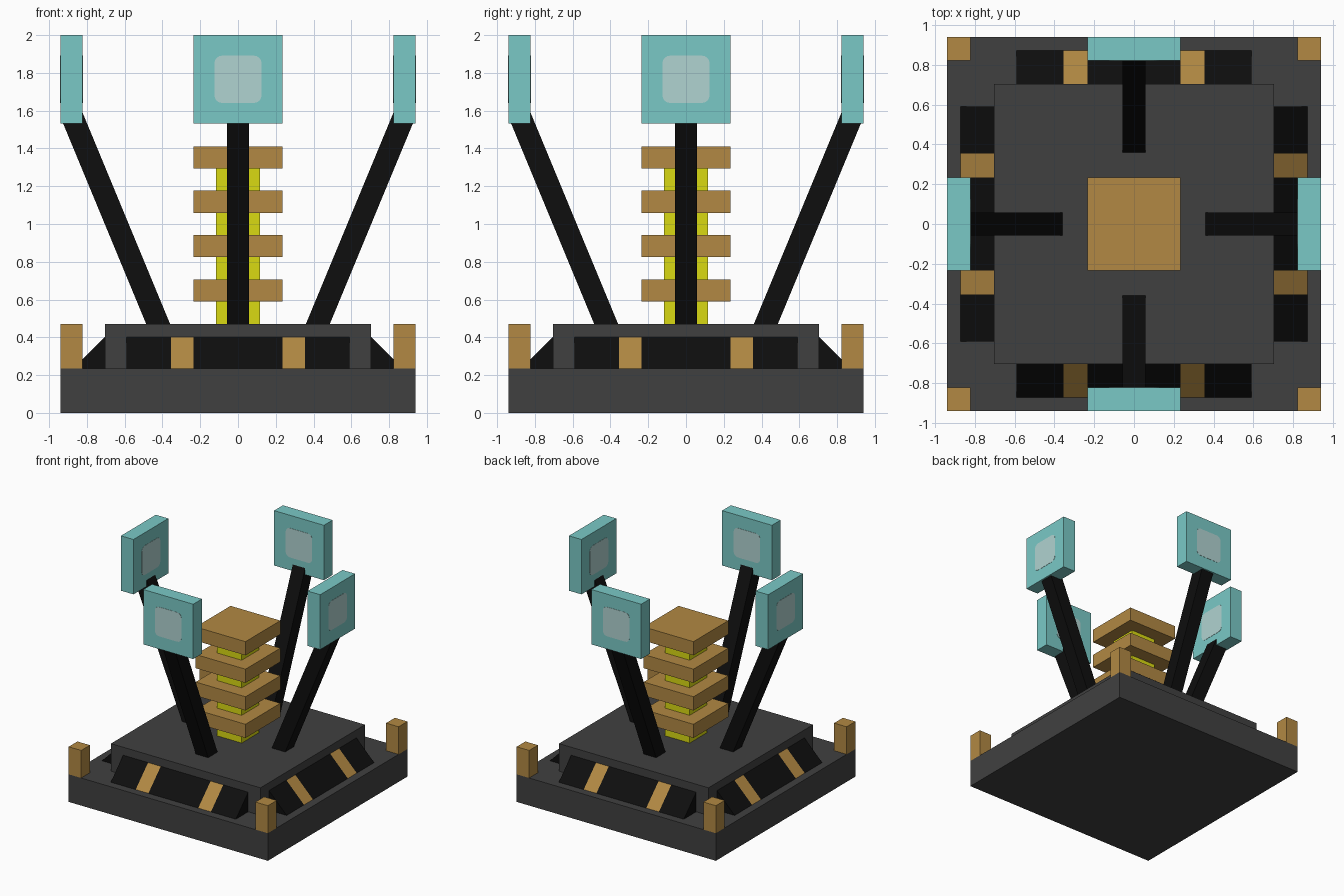
import bpy, bmesh, math
from mathutils import Matrix, Vector

cube = bpy.data.objects.get("Cube")
if cube:
    bpy.data.objects.remove(cube, do_unlink=True)


def material(name, rgb):
    linear = [((c / 255 + 0.055) / 1.055) ** 2.4 if c > 10 else c / 255 / 12.92 for c in rgb]
    mat = bpy.data.materials.new(name)
    mat.use_nodes = True
    mat.diffuse_color = (*linear, 1)
    mat.node_tree.nodes["Principled BSDF"].inputs["Base Color"].default_value = (*linear, 1)
    return mat


GREY = material("dark_grey", (64, 64, 64))
BLACK = material("black", (14, 14, 14))
BRASS = material("brass", (178, 137, 67))
YELLOW = material("yellow", (218, 218, 18))
TEAL = material("teal", (122, 201, 198))
PALE = material("pale_teal", (176, 211, 209))


def add(name, bm, mat, matrix=Matrix()):
    bmesh.ops.recalc_face_normals(bm, faces=bm.faces)
    mesh = bpy.data.meshes.new(name)
    bm.to_mesh(mesh)
    bm.free()
    mesh.transform(matrix)
    mesh.materials.append(mat)
    obj = bpy.data.objects.new(name, mesh)
    bpy.context.collection.objects.link(obj)
    return obj


def box(name, size, centre, mat, matrix=Matrix()):
    bm = bmesh.new()
    bmesh.ops.create_cube(bm, size=1)
    bmesh.ops.scale(bm, vec=size, verts=bm.verts)
    bmesh.ops.translate(bm, vec=centre, verts=bm.verts)
    return add(name, bm, mat, matrix)


def prism(name, points, depth, mat, matrix=Matrix()):
    """Extrude a closed outline along its own offset vector."""
    bm = bmesh.new()
    face = bm.faces.new([bm.verts.new(p) for p in points])
    out = bmesh.ops.extrude_face_region(bm, geom=[face])["geom"]
    moved = [v for v in out if isinstance(v, bmesh.types.BMVert)]
    bmesh.ops.translate(bm, vec=depth, verts=moved)
    return add(name, bm, mat, matrix)


def rounded_square(half, radius, y, z):
    points = []
    for corner in range(4):
        mid = math.radians(45 + 90 * corner)
        cx = math.copysign(half - radius, math.cos(mid))
        cz = math.copysign(half - radius, math.sin(mid))
        for step in range(5):
            a = math.radians(90 * corner + 22.5 * step)
            points.append((cx + radius * math.cos(a), y, z + cz + radius * math.sin(a)))
    return points


# Stepped base
box("base", (1.88, 1.88, 0.235), (0, 0, 0.1175), GREY)
box("upper_base", (1.41, 1.41, 0.235), (0, 0, 0.3525), GREY)

# Central column with stacked plates
box("core", (0.235, 0.235, 0.83), (0, 0, 0.88), YELLOW)
for i in range(4):
    box(f"core_plate_{i + 1}", (0.47, 0.47, 0.117), (0, 0, 0.648 + 0.235 * i), BRASS)

# Four matching sides
for i, side in enumerate(("front", "left", "back", "right")):
    turn = Matrix.Rotation(math.pi / 2 * i, 4, "Z")

    # Corner post
    box(f"{side}_corner_post", (0.118, 0.118, 0.235), (0.881, -0.881, 0.3525), BRASS, turn)

    # Sloped skirt, banded black and brass
    edges = (-0.59, -0.355, -0.235, 0.235, 0.355, 0.59)
    for n, (a, b) in enumerate(zip(edges, edges[1:])):
        profile = [(a, -0.705, 0.235), (a, -0.872, 0.235), (a, -0.705, 0.402)]
        prism(f"{side}_skirt_{n + 1}", profile, (b - a, 0, 0), BRASS if n % 2 else BLACK, turn)

    # Leaning arm
    foot, tip = Vector((0, -0.38, 0.367)), Vector((0, -0.878, 1.57))
    lean = Matrix.Translation((foot + tip) / 2) @ Matrix.Rotation(math.radians(22.5), 4, "X")
    box(f"{side}_arm", (0.117, 0.117, (tip - foot).length), (0, 0, 0), BLACK, turn @ lean)

    # Panel with a pale window on both faces
    box(f"{side}_panel", (0.47, 0.118, 0.468), (0, -0.881, 1.766), TEAL, turn)
    for face, y in (("outer", -0.942), ("inner", -0.824)):
        prism(f"{side}_{face}_window", rounded_square(0.125, 0.04, y, 1.766),
              (0, 0.004, 0), PALE, turn)
